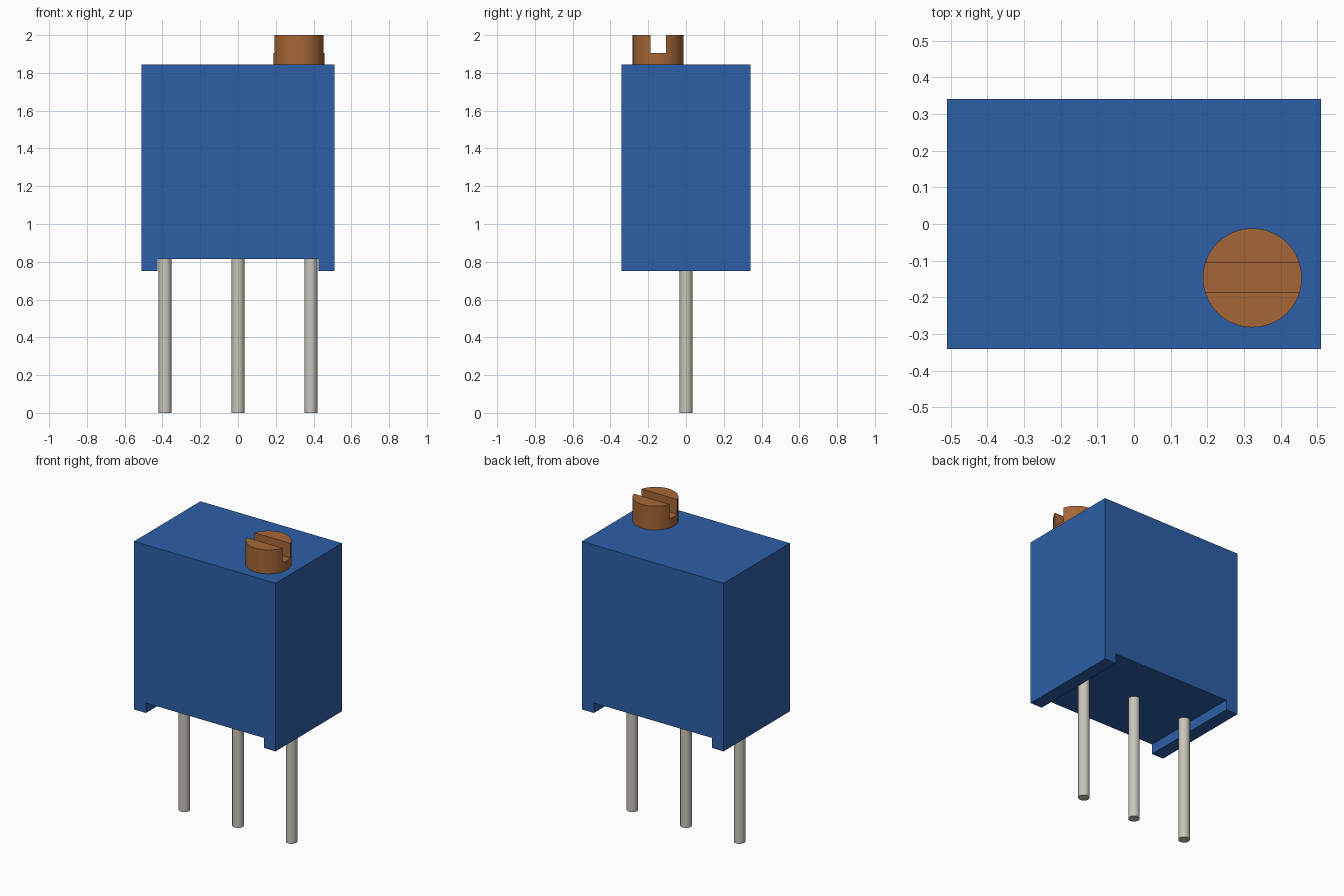
import bpy
import bmesh
from math import radians

cube = bpy.data.objects.get("Cube")
if cube:
    bpy.data.objects.remove(cube, do_unlink=True)


def material(name, colour):
    mat = bpy.data.materials.new(name)
    mat.use_nodes = True
    mat.diffuse_color = (*colour, 1)
    mat.node_tree.nodes["Principled BSDF"].inputs["Base Color"].default_value = (*colour, 1)
    return mat


blue = material("blue plastic", (0.026, 0.116, 0.392))
brass = material("brass", (0.381, 0.133, 0.037))
metal = material("pin metal", (0.58, 0.56, 0.49))


def prism(name, outline, depth, mat):
    """Extrude an x-z outline symmetrically along y."""
    bm = bmesh.new()
    face = bm.faces.new([bm.verts.new((x, -depth / 2, z)) for x, z in outline])
    grown = bmesh.ops.extrude_face_region(bm, geom=[face])["geom"]
    moved = [v for v in grown if isinstance(v, bmesh.types.BMVert)]
    bmesh.ops.translate(bm, verts=moved, vec=(0, depth, 0))
    bmesh.ops.recalc_face_normals(bm, faces=bm.faces)
    mesh = bpy.data.meshes.new(name)
    bm.to_mesh(mesh)
    bm.free()
    mesh.materials.append(mat)
    obj = bpy.data.objects.new(name, mesh)
    bpy.context.collection.objects.link(obj)
    return obj


def cylinder(name, x, y, bottom, top, radius, sides, mat):
    bpy.ops.mesh.primitive_cylinder_add(vertices=sides, radius=radius, depth=top - bottom,
                                        location=(x, y, (top + bottom) / 2))
    obj = bpy.context.object
    obj.name = name
    obj.data.materials.append(mat)
    return obj


def smooth(obj):
    bpy.ops.object.select_all(action="DESELECT")
    obj.select_set(True)
    bpy.context.view_layer.objects.active = obj
    bpy.ops.object.shade_smooth_by_angle(angle=radians(30))


# Housing with a shallow channel between two standoff feet
w, channel, low, recess, high = 0.51, 0.425, 0.75, 0.815, 1.845
prism("housing", [(-w, low), (-channel, low), (-channel, recess), (channel, recess),
                  (channel, low), (w, low), (w, high), (-w, high)], 0.683, blue)

# Three round pins
for name, x in (("right_pin", -0.386), ("middle_pin", 0), ("left_pin", 0.386)):
    smooth(cylinder(name, x, 0, 0, recess, 0.034, 32, metal))

# Adjustment screw with a straight driver slot
sx, sy = 0.323, -0.147
screw = cylinder("adjustment_screw", sx, sy, high, 2, 0.135, 64, brass)
bpy.ops.mesh.primitive_cube_add(size=1, location=(sx, sy, 2.005))
cutter = bpy.context.object
cutter.name = "slot_cutter"
cutter.hide_render = True
cutter.scale = (0.4, 0.08, 0.2)
cutter.data.materials.append(brass)
cut = screw.modifiers.new("slot", "BOOLEAN")
cut.operation = "DIFFERENCE"
cut.solver = "EXACT"
cut.object = cutter
bpy.context.view_layer.objects.active = screw
bpy.ops.object.modifier_apply(modifier=cut.name)
bpy.data.objects.remove(cutter, do_unlink=True)
smooth(screw)
